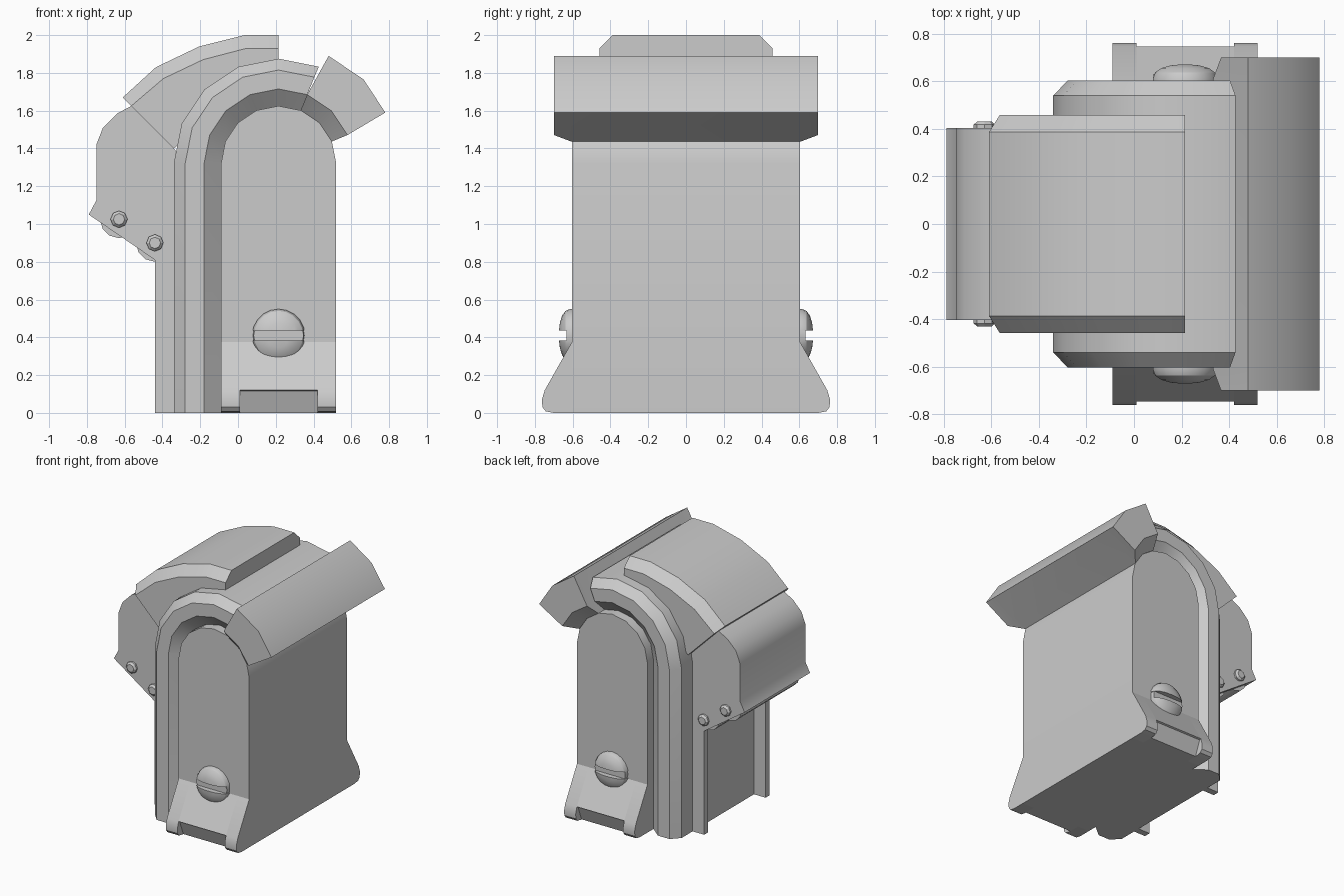
import bpy, bmesh
from math import sin, cos, pi, radians

if "Cube" in bpy.data.objects:
    bpy.data.objects.remove(bpy.data.objects["Cube"])

CX, CZ = 0.215, 1.32   # centre of all the arches


def finish(name, bm, smooth=True):
    bmesh.ops.recalc_face_normals(bm, faces=bm.faces)
    me = bpy.data.meshes.new(name)
    bm.to_mesh(me)
    bm.free()
    ob = bpy.data.objects.new(name, me)
    bpy.context.collection.objects.link(ob)
    if smooth:
        bpy.ops.object.select_all(action='DESELECT')
        ob.select_set(True)
        bpy.context.view_layer.objects.active = ob
        bpy.ops.object.shade_smooth_by_angle(angle=radians(30))
    return ob


def loft_bm(rings):
    bm = bmesh.new()
    vs = [[bm.verts.new(p) for p in r] for r in rings]
    n = len(vs[0])
    for a, b in zip(vs, vs[1:]):
        for i in range(n):
            j = (i + 1) % n
            bm.faces.new((a[i], a[j], b[j], b[i]))
    bm.faces.new(vs[0])
    bm.faces.new(vs[-1])
    bmesh.ops.recalc_face_normals(bm, faces=bm.faces)
    return bm


def loft(name, rings):
    return finish(name, loft_bm(rings))


def loft_y(name, sections):
    """Sections of (y, xz profile)."""
    return loft(name, [[(x, y, z) for x, z in p] for y, p in sections])


def loft_x(name, x0, x1, profile):
    return loft(name, [[(x, y, z) for y, z in profile] for x in (x0, x1)])


def arc(r, a0, a1, step=22.5):
    """Arch points, angle measured from +x in degrees."""
    n = round(abs(a1 - a0) / step)
    ang = [radians(a0 + (a1 - a0) * i / n) for i in range(n + 1)]
    return [(CX + r * cos(a), CZ + r * sin(a)) for a in ang]


def disc_rings(cx, cz, prof, side, n):
    return [[(cx + r * cos(2 * pi * i / n), side * y, cz + r * sin(2 * pi * i / n))
             for i in range(n)] for r, y in prof]


def mirror(half):
    return half + [(-y, z) for y, z in reversed(half)]


# Central arched core
core = [(-.09, 0)] + arc(.305, 180, 0) + [(.52, 0)]
loft_y("core_body", [(-.604, core), (.604, core)])

# Flared foot: rounded ends and a cut-back middle
end = mirror([(.604, .375), (.748, .12), (.763, .07), (.76, .03), (.742, .008), (.70, 0)])
mid = mirror([(.604, .375), (.748, .12), (.735, .115), (.69, 0)])
loft_x("foot_left", -.09, .01, end)
loft_x("foot_middle", .01, .42, mid)
loft_x("foot_right", .42, .52, end)

# Outer arched shell with chamfered rims, swept from the ground to the eave
section = [(.555, .54), (.495, .604), (.395, .604), (.305, .53)]
section += [(r, -y) for r, y in reversed(section)]
rings = [[(CX - r, y, 0) for r, y in section]]
for k in range(6):
    a = pi - k * pi / 8
    rings.append([(CX + r * cos(a), y, CZ + r * sin(a)) for r, y in section])
loft("arch_shell", rings)

# Roof slab with chamfered sides
under = [(.215, 1.80), (.02, 1.76), (-.14, 1.65), (-.26, 1.46), (-.34, 1.40)]
rim = [(-.565, 1.625), (-.395, 1.77), (-.185, 1.87), (.045, 1.93), (.215, 1.93)]
top = [(-.61, 1.67), (-.435, 1.83), (-.205, 1.94), (.035, 2.0), (.215, 2.0)]
loft_y("roof_slab", [(-.459, rim + under), (-.388, top + under),
                     (.388, top + under), (.459, rim + under)])

# Eave on the right
outer = [(.78, 1.59), (.665, 1.765), (.48, 1.89)]
wide, tight = outer + arc(.395, 67.5, 22.5), outer + arc(.305, 67.5, 22.5)
inner_wide, inner_tight = wide[3:][::-1], tight[3:][::-1]
wide, tight = outer + inner_wide[::1], outer + inner_tight[::1]
# arc() runs steep to shallow, so order it from the roof side down to the lip
wide = outer + sorted(inner_wide)
tight = outer + sorted(inner_tight)
loft_y("eave", [(-.70, wide), (-.608, tight), (.608, tight), (.70, wide)])

# Hood on the left: two side plates with rails, and a curved skin between them
skin_out = [(-.79, 1.05), (-.75, 1.125), (-.75, 1.42), (-.715, 1.51), (-.64, 1.585), (-.565, 1.625)]
skin_in = [(-.52, 1.58), (-.61, 1.545), (-.67, 1.485), (-.70, 1.41), (-.70, 1.11), (-.745, 1.02)]
plate = [(-.33, 0), (-.44, 0), (-.44, .81)] + skin_out + [(-.33, 1.39)]
for s, side in ((-1, "front"), (1, "back")):
    loft_y("hood_plate_" + side, [(s * .404, plate), (s * .354, plate)])
loft_y("hood_skin", [(-.36, skin_out + skin_in), (.36, skin_out + skin_in)])

# Rollers under the hood and their bolts
for i, (x, z) in enumerate([(-.63, 1.025), (-.44, .90)], 1):
    loft(f"hood_roller_{i}", [disc_rings(x, z, [(.1, .36)], s, 12)[0] for s in (-1, 1)])
    for s, side in ((-1, "front"), (1, "back")):
        loft(f"hood_bolt_{i}_{side}",
             disc_rings(x, z, [(.045, .39), (.045, .418), (.03, .432)], s, 8))

# Slotted screws: a flat base and two dome halves either side of the slot
SZ = .41
dome = [(.14, .59), (.14, .615), (.13, .638), (.105, .656), (.065, .668), (.02, .673)]
for s, side in ((-1, "front"), (1, "back")):
    loft("screw_base_" + side, disc_rings(CX, SZ, [(.138, .59), (.132, .632)], s, 20))
    for h, half in ((-1, "lower"), (1, "upper")):
        bm = loft_bm(disc_rings(CX, SZ, dome, s, 20))
        bmesh.ops.bisect_plane(bm, geom=bm.verts[:] + bm.edges[:] + bm.faces[:],
                               plane_co=(0, 0, SZ + h * .027), plane_no=(0, 0, h),
                               clear_inner=True)
        bmesh.ops.holes_fill(bm, edges=[e for e in bm.edges if e.is_boundary])
        finish(f"screw_{half}_{side}", bm)
